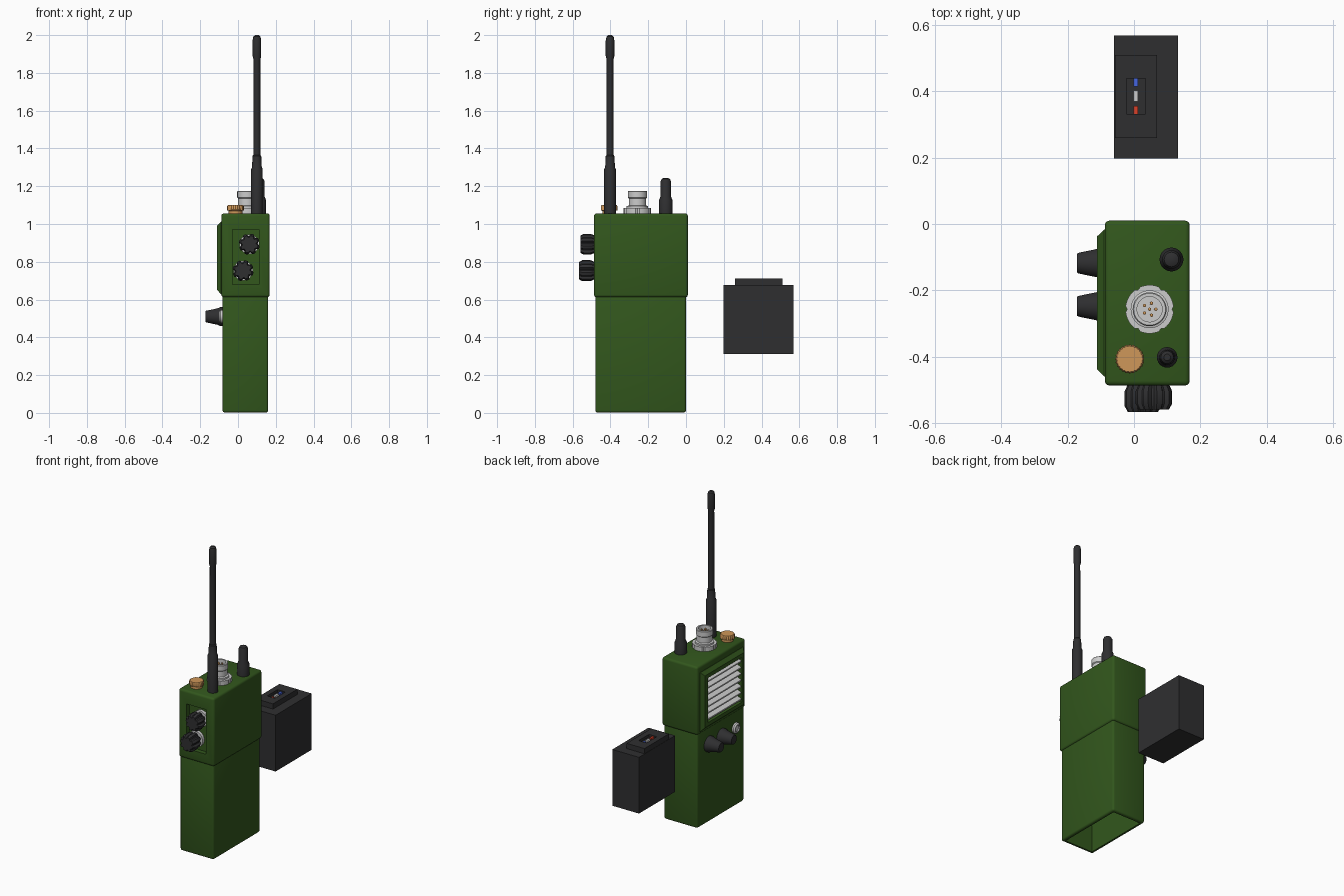
import bpy, bmesh, math
from mathutils import Matrix, Euler, Vector

if "Cube" in bpy.data.objects:
    bpy.data.objects.remove(bpy.data.objects["Cube"])


def mat(name, *rgb):
    m = bpy.data.materials.new(name)
    m.diffuse_color = (*rgb, 1)
    m.use_nodes = True
    m.node_tree.nodes["Principled BSDF"].inputs["Base Color"].default_value = m.diffuse_color
    return m


GREEN = mat("case_green", 0.032, 0.095, 0.012)
BLACK = mat("black_plastic", 0.028, 0.028, 0.03)
COPPER = mat("copper", 0.62, 0.31, 0.1)
RED = mat("red", 0.7, 0.05, 0.02)
BLUE = mat("blue", 0.06, 0.13, 0.75)
FRONT, LEFT = Euler((math.pi / 2, 0, 0)), Euler((0, -math.pi / 2, 0))


def finish(name, bm, material=None, angle=35):
    bmesh.ops.recalc_face_normals(bm, faces=bm.faces)
    me = bpy.data.meshes.new(name)
    bm.to_mesh(me)
    bm.free()
    ob = bpy.data.objects.new(name, me)
    bpy.context.collection.objects.link(ob)
    if material:
        me.materials.append(material)
    if angle:
        bpy.ops.object.select_all(action='DESELECT')
        ob.select_set(True)
        bpy.context.view_layer.objects.active = ob
        bpy.ops.object.shade_smooth_by_angle(angle=math.radians(angle))
    return ob


def box(name, x, y, z, material=None, bevel=0, tilt=0):
    """Box from (min, max) ranges, optionally with rounded edges."""
    bm = bmesh.new()
    size = Vector((x[1] - x[0], y[1] - y[0], z[1] - z[0]))
    mid = Vector((sum(x) / 2, sum(y) / 2, sum(z) / 2))
    bmesh.ops.create_cube(bm, size=1, matrix=Matrix.Translation(mid)
                          @ Matrix.Rotation(tilt, 4, 'Y') @ Matrix.Diagonal((*size, 1)))
    if bevel:
        bmesh.ops.bevel(bm, geom=bm.edges[:], offset=bevel, segments=3, profile=0.5, affect='EDGES')
    return finish(name, bm, material, 35 if bevel else 0)


def lathe(name, profile, at, material=None, sides=32, rot=Euler((0, 0, 0)), groove=None):
    """Turn (radius, height) points; groove(i, h) scales the radius for flutes."""
    bm = bmesh.new()
    rings = []
    for r, h in profile:
        ring = []
        for i in range(sides):
            a = 2 * math.pi * i / sides
            k = r * (groove(i, h) if groove else 1)
            ring.append(bm.verts.new((k * math.cos(a), k * math.sin(a), h)))
        rings.append(ring)
    for lo, hi in zip(rings, rings[1:]):
        for i in range(sides):
            j = (i + 1) % sides
            bm.faces.new((lo[i], lo[j], hi[j], hi[i]))
    bmesh.ops.remove_doubles(bm, verts=bm.verts[:], dist=1e-6)
    bmesh.ops.transform(bm, verts=bm.verts[:], matrix=Matrix.Translation(at) @ rot.to_matrix().to_4x4())
    return finish(name, bm, material)


def cut(target, x, y, z):
    cutter = box("cutter", x, y, z, GREEN)
    mod = target.modifiers.new("cut", 'BOOLEAN')
    mod.operation, mod.solver, mod.object = 'DIFFERENCE', 'EXACT', cutter
    bpy.context.view_layer.objects.active = target
    bpy.ops.object.modifier_apply(modifier=mod.name)
    bpy.data.objects.remove(cutter)


# Case: hollow lower housing and slightly wider upper housing
lower = box("lower_case", (-0.082, 0.16), (-0.48, 0.0), (0.002, 0.63), GREEN, 0.012)
cut(lower, (-0.062, 0.14), (-0.46, -0.02), (-0.1, 0.55))
upper = box("upper_case", (-0.088, 0.168), (-0.487, 0.01), (0.612, 1.056), GREEN, 0.014)
cut(upper, (-0.03, 0.11), (-0.6, -0.457), (0.68, 0.97))

# Tapered speaker frame on the left side
bm = bmesh.new()
loops = []
for x, y0, y1, z0, z1 in ((-0.08, -0.46, -0.017, 0.628, 1.012), (-0.09, -0.46, -0.017, 0.628, 1.012),
                          (-0.111, -0.438, -0.037, 0.652, 0.99)):
    loops.append([bm.verts.new((x, y, z)) for y, z in ((y0, z0), (y1, z0), (y1, z1), (y0, z1))])
for a, b in zip(loops, loops[1:]):
    for i in range(4):
        bm.faces.new((a[i], a[i - 1], b[i - 1], b[i]))
bm.faces.new(loops[0])
bm.faces.new(loops[-1])
frame = finish("speaker_frame", bm, GREEN, 0)
for part in (upper, frame):
    cut(part, (-0.2, -0.072), (-0.415, -0.07), (0.675, 0.965))

# Speaker slats
for i in range(7):
    z = 0.697 + i * 0.041
    box(f"speaker_slat_{i + 1}", (-0.106, -0.07), (-0.415, -0.07), (z - 0.007, z + 0.007), tilt=-0.4)

# Two fluted front knobs on grey discs in the front recess
flute = lambda i, h: 0.8 if h > 0.025 and i % 5 in (0, 1) else 1
for n, x, z, tip in (("upper", 0.06, 0.893, 0.102), ("lower", 0.027, 0.753, 0.11)):
    at = (x, -0.457, z)
    lathe(f"{n}_dial_disc", [(0, 0), (0.052, 0), (0.052, 0.02), (0, 0.02)], at, rot=FRONT)
    lathe(f"{n}_front_knob", [(0, 0.018), (0.035, 0.018), (0.035, 0.03), (0.048, 0.03), (0.056, 0.048),
                              (0.056, tip - 0.018), (0.046, tip), (0, tip)],
          at, BLACK, 40, FRONT, flute)

# Tapered side knobs and the small round socket beside them
for i, y in enumerate((-0.118, -0.248)):
    lathe(f"side_knob_{i + 1}", [(0, 0), (0.05, 0), (0.05, 0.014), (0.043, 0.03), (0.031, 0.088),
                                 (0.028, 0.092), (0, 0.092)], (-0.08, y, 0.51), BLACK, 32, LEFT)
lathe("side_socket", [(0, 0), (0.034, 0), (0.034, 0.012), (0.026, 0.02), (0.02, 0.02),
                      (0.02, 0.012), (0, 0.012)], (-0.08, -0.39, 0.51), rot=LEFT)

# Antenna and stub antenna
lathe("antenna", [(0, 0), (0.031, 0), (0.031, 0.24), (0.026, 0.25), (0.023, 0.31), (0.019, 0.315),
                  (0.018, 0.82), (0.023, 0.84), (0.023, 0.92), (0.019, 0.942), (0.01, 0.95), (0, 0.95)],
      (0.1, -0.402, 1.05), BLACK, 24)
lathe("stub_antenna", [(0, 0), (0.036, 0), (0.036, 0.075), (0.028, 0.095), (0.028, 0.175),
                       (0.022, 0.188), (0.012, 0.193), (0, 0.193)], (0.113, -0.107, 1.05), BLACK, 24)

# Cable connector: notched flange, hollow barrel and pins
cx, cy = 0.047, -0.257
lathe("connector_flange", [(0, 0), (0.073, 0), (0.073, 0.034), (0.05, 0.034), (0, 0.034)], (cx, cy, 1.05),
      sides=48, groove=lambda i, h: 0.93 if i % 8 == 0 else 1)
lathe("connector_barrel", [(0, 0.03), (0.057, 0.03), (0.057, 0.045), (0.046, 0.048), (0.046, 0.085),
                           (0.051, 0.09), (0.051, 0.122), (0.048, 0.126), (0.038, 0.126),
                           (0.038, 0.095), (0, 0.095)], (cx, cy, 1.05), sides=40)
for i in range(6):
    r, a = (0.019 if i else 0), i * math.tau / 5
    lathe(f"connector_pin_{i + 1}", [(0, 0), (0.005, 0), (0.005, 0.02), (0, 0.024)],
          (cx + r * math.cos(a), cy + r * math.sin(a), 1.143), COPPER, 10)

# Copper cap with a knurled rim
lathe("copper_cap", [(0, 0), (0.036, 0), (0.036, 0.02), (0.044, 0.022), (0.044, 0.045), (0.04, 0.05), (0, 0.05)],
      (-0.013, -0.407, 1.05), COPPER, 48, groove=lambda i, h: 0.94 if h > 0.021 and i % 2 else 1)

# Detached battery with raised plug, recess and coloured contacts
box("battery", (-0.06, 0.132), (0.198, 0.569), (0.312, 0.678), BLACK)
plug = box("battery_plug", (-0.058, 0.07), (0.26, 0.51), (0.67, 0.712), BLACK)
cut(plug, (-0.022, 0.034), (0.332, 0.438), (0.695, 0.8))
for n, y, h, m in (("red", 0.344, 0.012, RED), ("grey", 0.386, 0.017, None), ("blue", 0.426, 0.012, BLUE)):
    box(f"{n}_contact", (-0.002, 0.012), (y - h, y + h), (0.69, 0.706), m)
